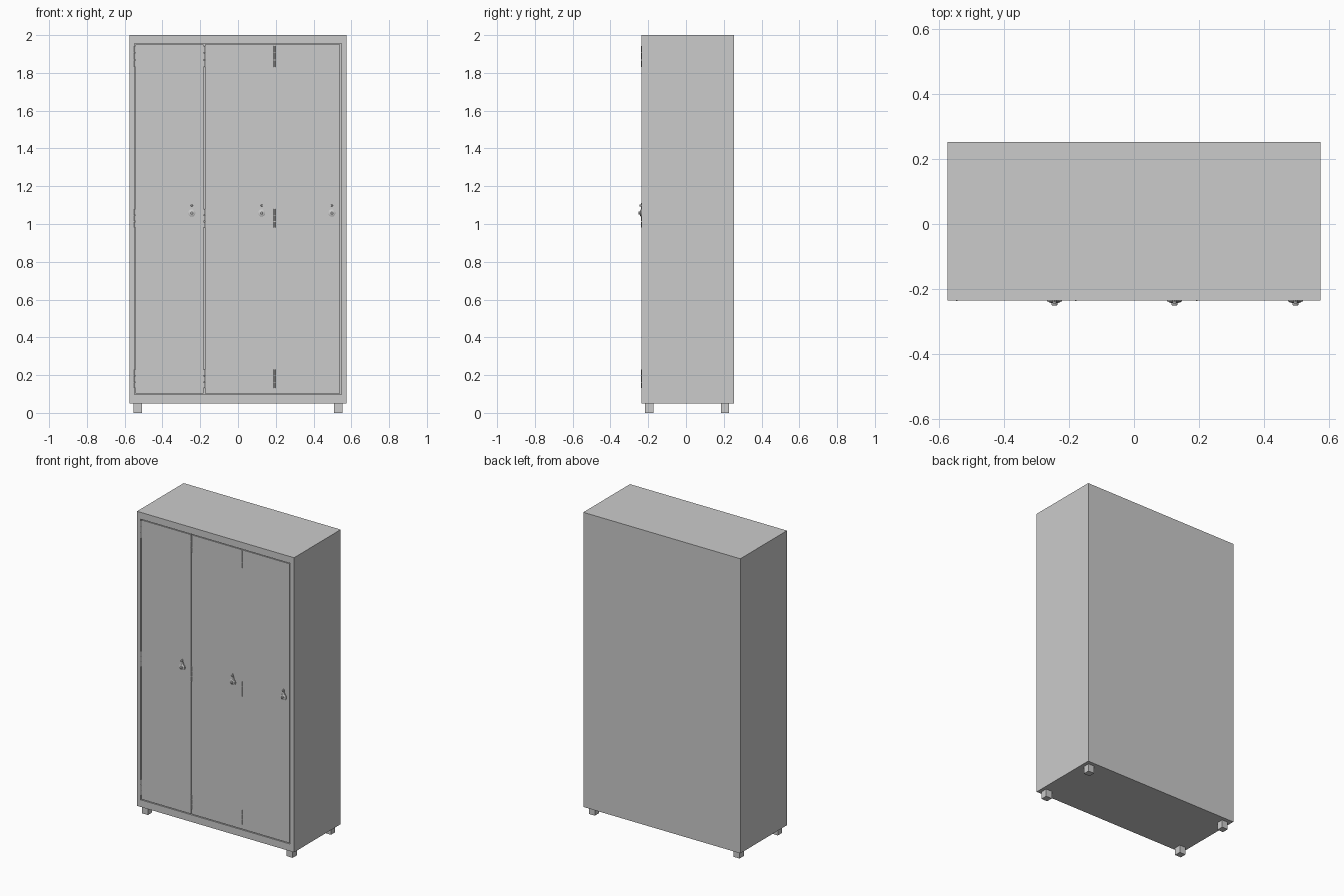
import bpy, bmesh, math
from mathutils import Vector

if "Cube" in bpy.data.objects:
    bpy.data.objects.remove(bpy.data.objects["Cube"])

FRONT, BACK = -0.235, 0.253
DOOR_Z0, DOOR_Z1 = 0.102, 1.95


def finish(name, bm):
    bmesh.ops.recalc_face_normals(bm, faces=bm.faces)
    me = bpy.data.meshes.new(name)
    bm.to_mesh(me)
    bm.free()
    ob = bpy.data.objects.new(name, me)
    bpy.context.collection.objects.link(ob)
    return ob


def box(name, x0, x1, y0, y1, z0, z1):
    bm = bmesh.new()
    bmesh.ops.create_cube(bm, size=1)
    for v in bm.verts:
        v.co = Vector(((x0, x1)[v.co.x > 0], (y0, y1)[v.co.y > 0], (z0, z1)[v.co.z > 0]))
    return finish(name, bm)


def prism(name, outline, y0, y1):
    # outline in x,z extruded along y
    bm = bmesh.new()
    face = bm.faces.new([bm.verts.new((x, y0, z)) for x, z in outline])
    ext = bmesh.ops.extrude_face_region(bm, geom=[face])
    for v in ext["geom"]:
        if isinstance(v, bmesh.types.BMVert):
            v.co.y = y1
    return finish(name, bm)


def smooth(ob):
    bpy.ops.object.select_all(action="DESELECT")
    ob.select_set(True)
    bpy.context.view_layer.objects.active = ob
    bpy.ops.object.shade_smooth_by_angle(angle=math.radians(35))


def lathe(name, x, z, profile, n=24):
    # profile of (radius, y), turned around an axis along y
    bm = bmesh.new()
    rings = [[bm.verts.new((x + r * math.cos(2 * math.pi * i / n), y,
                            z + r * math.sin(2 * math.pi * i / n))) for i in range(n)]
             for r, y in profile]
    for a, b in zip(rings, rings[1:]):
        for i in range(n):
            j = (i + 1) % n
            bm.faces.new((a[i], a[j], b[j], b[i]))
    bm.faces.new(rings[0])
    bm.faces.new(rings[-1])
    smooth(finish(name, bm))


# Carcass with a shallow recess for the doors
X0, X1, Z0, Z1 = -0.548, 0.547, 0.097, 1.955
carcass = box("cabinet_core", -0.575, 0.575, FRONT + 0.025, BACK, 0.05, 2)
box("frame_left", -0.575, X0, FRONT, FRONT + 0.025, 0.05, 2)
box("frame_right", X1, 0.575, FRONT, FRONT + 0.025, 0.05, 2)
box("frame_bottom", X0, X1, FRONT, FRONT + 0.025, 0.05, Z0)
box("frame_top", X0, X1, FRONT, FRONT + 0.025, Z1, 2)

# Doors: a gap beside the first, the other two meet flush
for name, a, b in (("left_door", -0.543, -0.182),
                   ("middle_door", -0.175, 0.192),
                   ("right_door", 0.192, 0.541)):
    box(name, a, b, FRONT + 0.001, FRONT + 0.025, DOOR_Z0, DOOR_Z1)

# Hinges: slim barrels with three knuckles
for x in (-0.546, -0.179, 0.193):
    for z0, z1 in ((1.83, 1.945), (0.98, 1.08), (0.13, 0.23)):
        step = (z1 - z0) / 3
        for k in range(3):
            bm = bmesh.new()
            bmesh.ops.create_cone(bm, cap_ends=True, segments=12, radius1=0.005,
                                  radius2=0.005, depth=step - 0.003)
            bmesh.ops.translate(bm, verts=bm.verts,
                                vec=(x, FRONT + 0.003, z0 + step * (k + 0.5)))
            smooth(finish("hinge_knuckle", bm))

# Handles: teardrop plate, round knob and small lock above it
for x in (-0.245, 0.125, 0.497):
    zc, r = 1.058, 0.023
    arc = [(x + r * math.cos(math.radians(a)), zc + r * math.sin(math.radians(a)))
           for a in range(-230, 51, 14)]
    neck = [(x + 0.008, zc + 0.032), (x + 0.007, zc + 0.047), (x, zc + 0.054),
            (x - 0.007, zc + 0.047), (x - 0.008, zc + 0.032)]
    prism("handle_plate", arc + neck, FRONT - 0.004, FRONT + 0.004)
    lathe("handle_knob", x, zc, [(0.019, FRONT), (0.019, FRONT - 0.005), (0.016, FRONT - 0.007),
                                 (0.009, FRONT - 0.008), (0.009, FRONT - 0.014),
                                 (0.006, FRONT - 0.0165)])
    lathe("handle_lock", x, zc + 0.04, [(0.006, FRONT), (0.006, FRONT - 0.008),
                                        (0.004, FRONT - 0.010)], 16)

# Four square feet
for side in (-1, 1):
    for y in (-0.194, 0.206):
        cx = side * 0.53
        box("foot", cx - 0.022, cx + 0.022, y - 0.022, y + 0.022, 0, 0.05)
